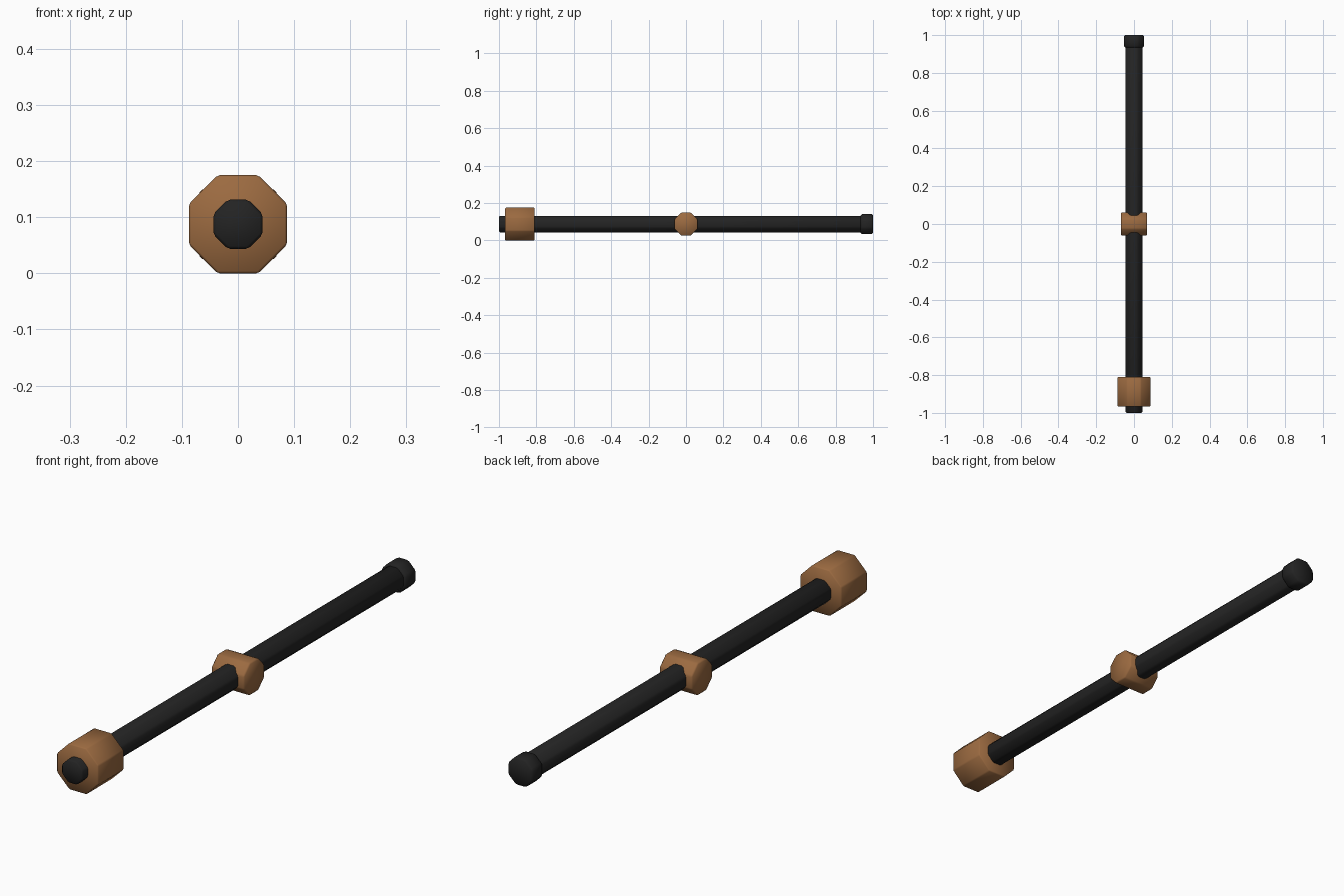
import bpy, math

cube = bpy.data.objects.get("Cube")
if cube:
    bpy.data.objects.remove(cube, do_unlink=True)

AXIS_Z = 0.0875  # height of the shaft's centre line


def material(name, rgb):
    m = bpy.data.materials.new(name)
    m.use_nodes = True
    m.diffuse_color = (*rgb, 1)
    m.node_tree.nodes["Principled BSDF"].inputs["Base Color"].default_value = (*rgb, 1)
    return m


wood = material("brown wood", (0.33, 0.145, 0.052))
iron = material("black iron", (0.017, 0.017, 0.017))


def octagon_bar(name, axis, start, end, half_width, bevel, mat):
    """Octagonal bar with flats facing the main directions, along x or y."""
    mid = (start + end) / 2
    along_x = axis == "x"
    bpy.ops.mesh.primitive_cylinder_add(
        vertices=8, radius=half_width / math.cos(math.pi / 8), depth=end - start)
    ob = bpy.context.object
    ob.name = name
    # turn the flats square to the axes, then lay the bar down
    ob.rotation_euler.z = math.pi / 8 if abs(ob.data.vertices[0].co.x) < 1e-5 else 0
    bpy.ops.object.transform_apply(location=False, rotation=True, scale=False)
    ob.rotation_euler = (0, math.pi / 2, 0) if along_x else (math.pi / 2, 0, 0)
    bpy.ops.object.transform_apply(location=False, rotation=True, scale=False)
    ob.location = (mid, 0, AXIS_Z) if along_x else (0, mid, AXIS_Z)
    ob.data.materials.append(mat)
    # softened edges
    mod = ob.modifiers.new("soft edges", "BEVEL")
    mod.width = bevel
    mod.segments = 1
    mod.limit_method = "ANGLE"
    mod.angle_limit = math.radians(30)
    bpy.ops.object.modifier_apply(modifier=mod.name)
    bpy.ops.object.shade_smooth_by_angle(angle=math.radians(50))
    return ob


# Long shaft with the heavier cap at its back end
octagon_bar("shaft", "y", -1.0, 0.97, 0.044, 0.005, iron)
octagon_bar("end_cap", "y", 0.934, 1.0, 0.053, 0.007, iron)

# Wooden head near the front, and the cross hub in the middle
octagon_bar("head", "y", -0.967, -0.81, 0.0875, 0.004, wood)
octagon_bar("cross_hub", "x", -0.069, 0.069, 0.062, 0.005, wood)
